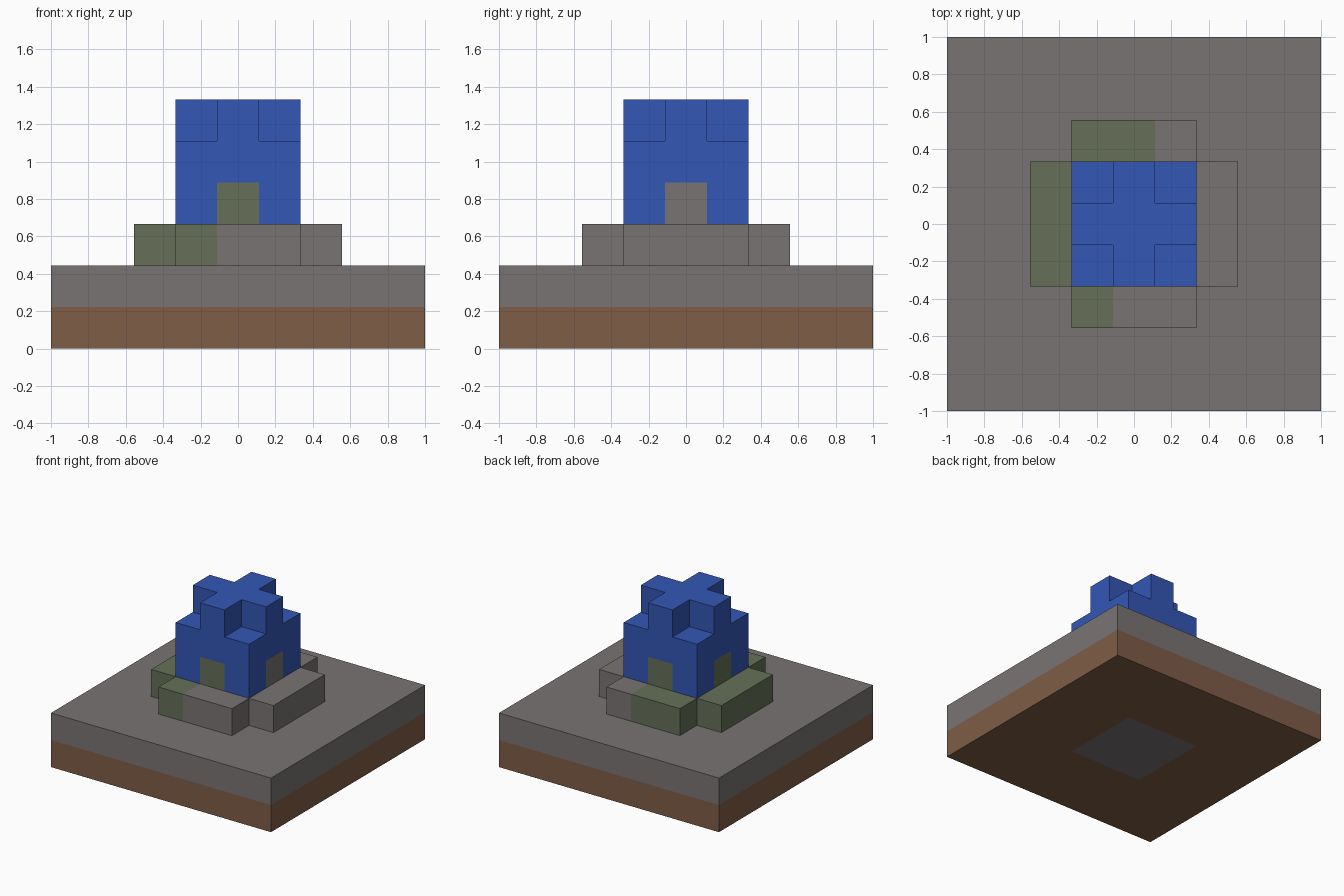
import bpy, bmesh
from mathutils import Matrix, Vector

old = bpy.data.objects.get("Cube")
if old:
    bpy.data.objects.remove(old, do_unlink=True)

UNIT = 2 / 9  # one block of the nine-block-wide base


def material(name, rgb):
    lin = [((c / 255 + 0.055) / 1.055) ** 2.4 for c in rgb] + [1]
    mat = bpy.data.materials.new(name)
    mat.use_nodes = True
    mat.diffuse_color = lin
    mat.node_tree.nodes["Principled BSDF"].inputs["Base Color"].default_value = lin
    return mat


STONE, MOSS, SOIL, BLUE, DARK = range(5)
MATS = [material("stone grey", (121, 116, 115)), material("moss green", (102, 112, 88)),
        material("soil brown", (126, 93, 70)), material("bright blue", (51, 87, 181)),
        material("cool grey", (119, 115, 118))]


def finish(name, bm, rule):
    """Colour the faces by rule(centre, normal), scale blocks to units and link."""
    bmesh.ops.recalc_face_normals(bm, faces=bm.faces)
    for f in bm.faces:
        f.material_index = rule(f.calc_center_median(), f.normal)
    bm.transform(Matrix.Scale(UNIT, 4))
    mesh = bpy.data.meshes.new(name)
    bm.to_mesh(mesh)
    bm.free()
    for m in MATS:
        mesh.materials.append(m)
    bpy.context.collection.objects.link(bpy.data.objects.new(name, mesh))


def box(lo, hi, cuts=()):
    """Box between two corners, with edge loops at (axis, position) cuts."""
    lo, hi = Vector(lo), Vector(hi)
    bm = bmesh.new()
    bmesh.ops.create_cube(bm, size=1)
    bm.transform(Matrix.Translation((lo + hi) / 2) @ Matrix.Diagonal((*(hi - lo), 1)))
    for axis, pos in cuts:
        normal = Vector((0, 0, 0))
        normal[axis] = 1
        bmesh.ops.bisect_plane(bm, geom=bm.verts[:] + bm.edges[:] + bm.faces[:],
                               plane_co=normal * pos, plane_no=normal)
    return bm


# Base slab: soil below, stone above, with a stone patch inset underneath
slab = box((-4.5, -4.5, 0), (4.5, 4.5, 2), [(2, 1)])
slab.normal_update()
under = [f for f in slab.faces if f.normal.z < -0.5]
bmesh.ops.inset_individual(slab, faces=under, thickness=3, use_even_offset=True)


def slab_colour(c, n):
    if n.z < -0.5 and max(abs(c.x), abs(c.y)) < 1:
        return DARK
    return STONE if c.z > 1 else SOIL


finish("base_slab", slab, slab_colour)

# Steps around the tower, mossy on the right of their split
for name, lo, hi, split in (("front_step", (-1.5, -2.5), (1.5, -1.5), -0.5),
                            ("back_step", (-1.5, 1.5), (1.5, 2.5), 0.5),
                            ("left_step", (1.5, -1.5), (2.5, 1.5), None),
                            ("right_step", (-2.5, -1.5), (-1.5, 1.5), None)):
    edge = 0 if split is None else split
    cuts = [] if split is None else [(0, split)]
    finish(name, box((*lo, 2), (*hi, 3), cuts),
           lambda c, n: MOSS if c.x < edge else STONE)


# Tower with a doorway painted on each side
def tower_colour(c, n):
    across = c.y if abs(n.x) > 0.5 else c.x
    if abs(n.z) < 0.5 and c.z < 4 and abs(across) < 0.4:
        return STONE if n.x > 0.5 else MOSS
    return BLUE


finish("tower", box((-1.5, -1.5, 3), (1.5, 1.5, 5),
                    [(a, p) for a in (0, 1) for p in (-0.5, 0.5)] + [(2, 4)]), tower_colour)

# Cross-shaped crown: one arm outline turned four times, then extruded
crown = bmesh.new()
verts = []
for turn in range(4):
    spin = Matrix.Rotation(turn * 1.5707963, 3, "Z")
    for x, y in ((0.5, 0.5), (0.5, 1.5), (-0.5, 1.5)):
        verts.append(crown.verts.new(spin @ Vector((x, y, 5))))
outline = crown.faces.new(verts)
top = bmesh.ops.extrude_face_region(crown, geom=[outline], use_keep_orig=True)["geom"]
bmesh.ops.translate(crown, vec=(0, 0, 1),
                    verts=[v for v in top if isinstance(v, bmesh.types.BMVert)])
finish("crown", crown, lambda c, n: BLUE)
